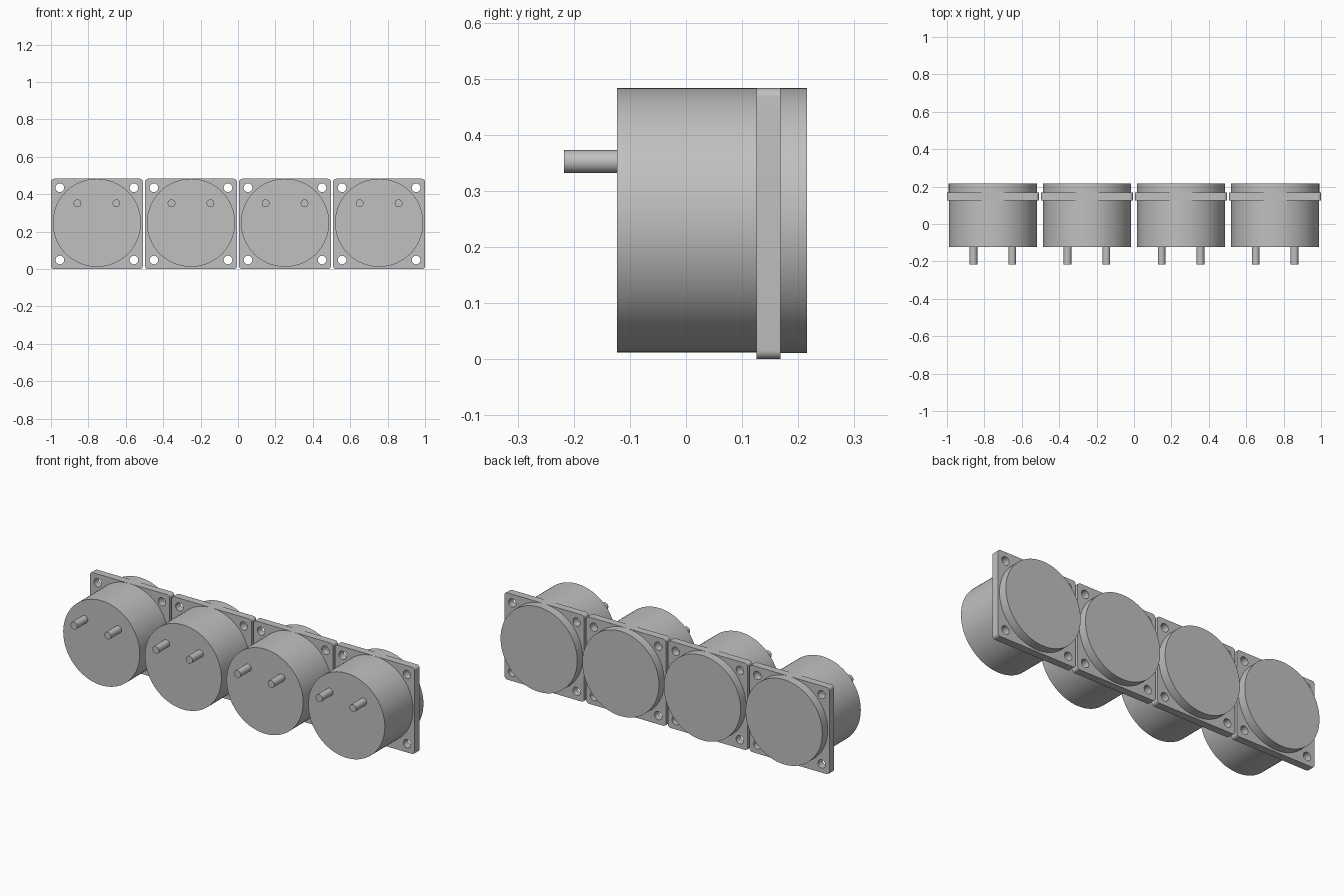
import bpy, bmesh
from math import cos, sin, pi, radians
from mathutils import Matrix, Vector

cube = bpy.data.objects.get("Cube")
if cube:
    bpy.data.objects.remove(cube, do_unlink=True)

grey = bpy.data.materials.new("plain grey")
grey.use_nodes = True
colour = (0.527, 0.527, 0.527, 1)
grey.diffuse_color = colour
grey.node_tree.nodes["Principled BSDF"].inputs["Base Color"].default_value = colour

PITCH, WIDTH, HEIGHT = 0.503, 0.491, 0.483
PLATE_FRONT, PLATE_BACK = 0.126, 0.168


def finish(name, bm):
    bmesh.ops.recalc_face_normals(bm, faces=bm.faces)
    mesh = bpy.data.meshes.new(name)
    bm.to_mesh(mesh)
    bm.free()
    mesh.materials.append(grey)
    obj = bpy.data.objects.new(name, mesh)
    bpy.context.collection.objects.link(obj)
    bpy.ops.object.select_all(action='DESELECT')
    obj.select_set(True)
    bpy.context.view_layer.objects.active = obj
    bpy.ops.object.shade_smooth_by_angle(angle=radians(30))
    return obj


def cylinder(name, x, z, radius, y0, y1, sides):
    """Closed cylinder lying along y."""
    bm = bmesh.new()
    place = Matrix.Translation((x, (y0 + y1) / 2, z)) @ Matrix.Rotation(pi / 2, 4, 'X')
    bmesh.ops.create_cone(bm, cap_ends=True, segments=sides, radius1=radius,
                          radius2=radius, depth=y1 - y0, matrix=place)
    return finish(name, bm)


def arc(x, z, radius, start, sweep, steps):
    return [(x + radius * cos(start + sweep * i / steps),
             z + radius * sin(start + sweep * i / steps)) for i in range(steps)]


def flange(name, x):
    """Rounded square plate with a hole in each corner."""
    bm = bmesh.new()
    mid, r = HEIGHT / 2, 0.016
    corners = [(1, 1), (-1, 1), (-1, -1), (1, -1)]
    outline = []
    for i, (sx, sz) in enumerate(corners):
        cx, cz = x + sx * (WIDTH / 2 - r), mid + sz * (HEIGHT / 2 - r)
        outline += arc(cx, cz, r, i * pi / 2, pi / 2, 6)
        outline.append((cx + r * cos((i + 1) * pi / 2), cz + r * sin((i + 1) * pi / 2)))
    loops = [outline]
    for sx, sz in corners:
        loops.append(arc(x + sx * 0.198, mid + sz * 0.193, 0.023, 0, 2 * pi, 32))
    edges = []
    for loop in loops:
        verts = [bm.verts.new((px, PLATE_FRONT, pz)) for px, pz in loop]
        edges += [bm.edges.new((verts[i - 1], verts[i])) for i in range(len(verts))]
    bmesh.ops.triangle_fill(bm, use_beauty=True, edges=edges, normal=Vector((0, -1, 0)))
    result = bmesh.ops.extrude_face_region(bm, geom=bm.faces[:], use_keep_orig=True)
    moved = [v for v in result["geom"] if isinstance(v, bmesh.types.BMVert)]
    bmesh.ops.translate(bm, verts=moved, vec=(0, PLATE_BACK - PLATE_FRONT, 0))
    return finish(name, bm)


# Four identical round units in a row
for n in range(4):
    x = (n - 1.5) * PITCH
    tag = f"_{n + 1}"
    flange("mounting_plate" + tag, x)
    cylinder("body" + tag, x, 0.2475, 0.2355, -0.123, PLATE_FRONT, 96)
    cylinder("back_disc" + tag, x, 0.247, 0.236, PLATE_BACK, 0.216, 96)
    for side, sx in (("right", -1), ("left", 1)):
        cylinder(f"{side}_pin" + tag, x + sx * 0.104, 0.352, 0.0205, -0.217, -0.123, 32)
